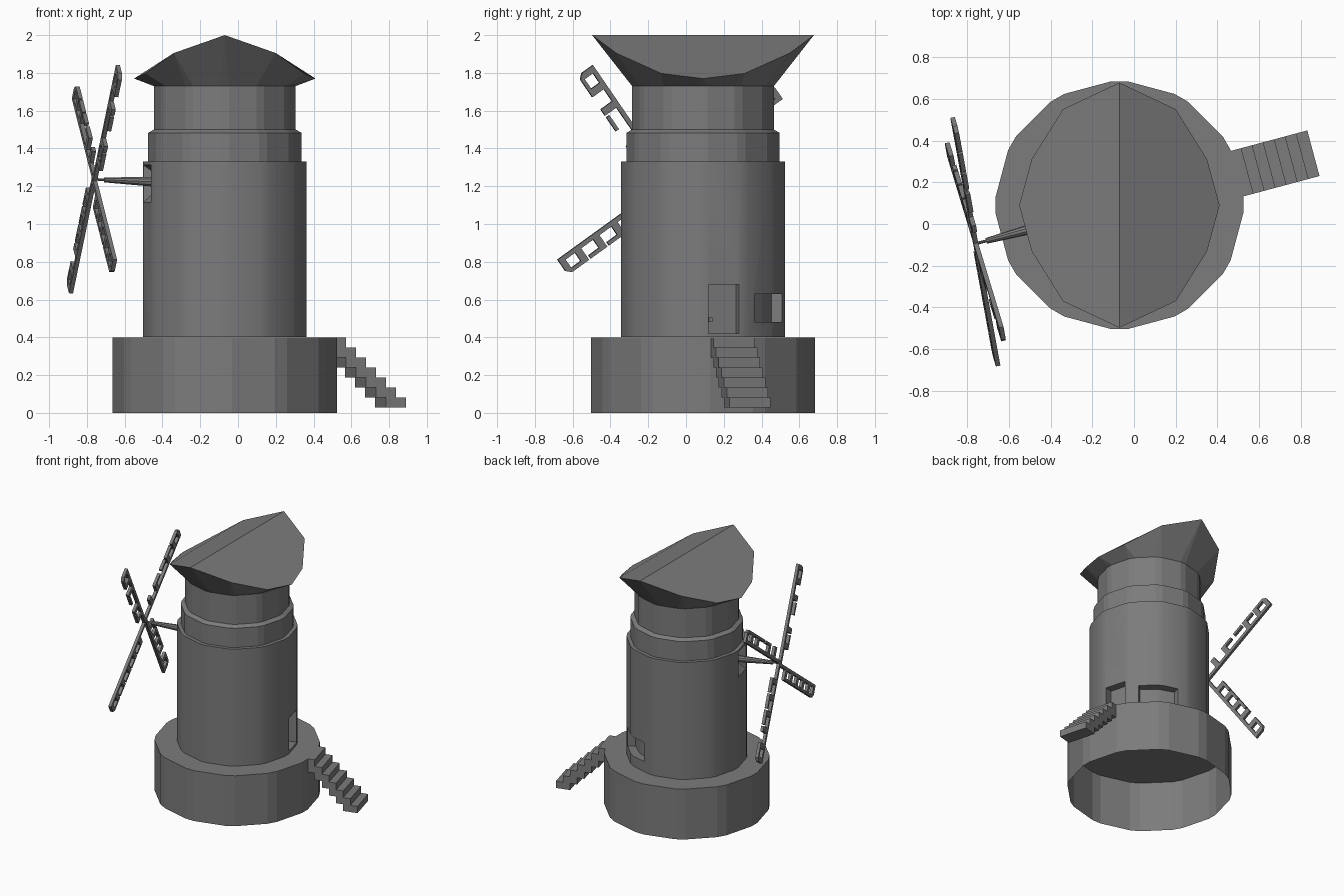
import bpy, bmesh, math
from mathutils import Vector

cube = bpy.data.objects.get("Cube")
if cube:
    bpy.data.objects.remove(cube, do_unlink=True)

CX, CY = -0.07, 0.09
GREY = (0.2, 0.2, 0.2, 1)
mat = bpy.data.materials.new("stone_grey")
mat.use_nodes = True
mat.diffuse_color = GREY
mat.node_tree.nodes["Principled BSDF"].inputs["Base Color"].default_value = GREY


def polar(deg, r, z):
    a = math.radians(deg)
    return Vector((CX + r * math.cos(a), CY + r * math.sin(a), z))


def local(az, out, side, z):
    """Point at a distance out from the tower axis and sideways, for a wall direction."""
    a = math.radians(az)
    return Vector((CX + out * math.cos(a) - side * math.sin(a),
                   CY + out * math.sin(a) + side * math.cos(a), z))


def ring(r, z):
    """Twelve-sided ring with bevelled corners."""
    return [polar(30 * k + s, r, z) for k in range(12) for s in (-3.6, 3.6)]


def loft(bm, loops, start=True, end=True):
    rows = [[bm.verts.new(p) for p in loop] for loop in loops]
    n = len(rows[0])
    for a, b in zip(rows, rows[1:]):
        for i in range(n):
            j = (i + 1) % n
            bm.faces.new((a[i], a[j], b[j], b[i]))
    if start:
        bm.faces.new(rows[0][::-1])
    if end:
        bm.faces.new(rows[-1])
    return rows


def finish(name, bm):
    bmesh.ops.remove_doubles(bm, verts=bm.verts, dist=1e-5)
    bmesh.ops.recalc_face_normals(bm, faces=bm.faces)
    mesh = bpy.data.meshes.new(name)
    bm.to_mesh(mesh)
    bm.free()
    mesh.materials.append(mat)
    obj = bpy.data.objects.new(name, mesh)
    bpy.context.collection.objects.link(obj)
    return obj


def solid(name, loops, **caps):
    bm = bmesh.new()
    loft(bm, loops, **caps)
    return finish(name, bm)


def rect(az, out, half, z0, z1):
    return [local(az, out, s, z) for s, z in
            ((-half, z0), (half, z0), (half, z1), (-half, z1))]


# Base drum, open underneath
solid("base", [ring(0.595, 0), ring(0.595, 0.4)], start=False)

# Main tower with door, window and shaft recesses
tower = solid("tower", [ring(0.434, 0.401), ring(0.434, 1.33)])
win = [(a, 0.5) for a in (39.5, 57, 63, 79)] + [(a, 0.37) for a in (79, 63, 57, 39.5)]
cutters = [
    solid("door_cutter", [rect(15, 0.365, 0.083, 0.42, 0.68), rect(15, 0.5, 0.083, 0.42, 0.68)]),
    solid("window_cutter", [[polar(a, r, z) for a, r in win] for z in (0.48, 0.63)]),
    solid("niche_cutter", [rect(195, 0.36, 0.04, 1.18, 1.26), rect(195, 0.44, 0.088, 1.1, 1.325)]),
]
for c in cutters:
    c.hide_render = True
    mod = tower.modifiers.new(c.name, 'BOOLEAN')
    mod.operation = 'DIFFERENCE'
    mod.object = c
graph = bpy.context.evaluated_depsgraph_get()
graph.update()
cut_mesh = bpy.data.meshes.new_from_object(tower.evaluated_get(graph))
tower.modifiers.clear()
tower.data = cut_mesh
for c in cutters:
    bpy.data.objects.remove(c, do_unlink=True)
bpy.ops.object.select_all(action='DESELECT')
tower.select_set(True)
bpy.context.view_layer.objects.active = tower
bpy.ops.object.shade_smooth_by_angle(angle=math.radians(25))

# Door handle
solid("door_handle", [[p + local(15, o, -0.06, 0) - local(15, 0, 0, 0) for p in
                       rect(15, 0, 0.01, 0.48, 0.505)] for o in (0.36, 0.38)])

# Stepped upper tower
solid("upper_tower", [ring(0.406, 1.33), ring(0.406, 1.483), ring(0.376, 1.5), ring(0.376, 1.73)])

# Roof: ridge along y, eaves sweeping up to the ridge ends
EAVE = [(0.48, 0, 1.77), (0.42, 0.22, 1.797), (0.27, 0.46, 1.905), (0, 0.587, 2.0)]
eave = []
for k in range(12):
    m = k % 6
    x, y, z = EAVE[min(m, 6 - m)]
    a = math.radians(30 * k)
    eave.append(Vector((CX + math.copysign(x, math.cos(a)), CY + math.copysign(y, math.sin(a)), z)))
bm = bmesh.new()
loft(bm, [ring(0.376, 1.73), [p for p in eave for _ in range(2)]], end=False)
for half in (eave[3:10], eave[9:] + eave[:4]):
    bm.faces.new([bm.verts.new(p) for p in half])
finish("roof", bm)

# Stairs of overlapping treads
RUN, RISE = 0.0546, 0.053
bm = bmesh.new()
for i in range(7):
    top, end = 0.4 - RISE * i, 0.58 + RUN * (i + 1)
    loft(bm, [rect(15, end - 2 * RUN, 0.113, top - RISE, top),
              rect(15, end, 0.113, top - RISE, top)])
finish("stairs", bm)


# Tapered sail shaft
def disc(out, r, z):
    return [local(195, out, r * math.cos(t), z + r * math.sin(t))
            for t in (math.tau * k / 10 for k in range(10))]


solid("shaft", [disc(0.355, 0.025, 1.222), disc(0.42, 0.025, 1.224), disc(0.66, 0.014, 1.234),
                disc(0.66, 0.007, 1.234), disc(0.725, 0.007, 1.237)])

# Four lattice sails, with a few rails and bars broken away
HUB = Vector((-0.76, -0.085, 1.237))
U = Vector((0.125, -0.413, 0.603)).normalized()
V = Vector((0.11, -0.598, -0.423)).normalized()
V = (V - U * V.dot(U)).normalized()
N = U.cross(V)
START, CELL, TIP, WIDTH = 0.14, 0.12, 0.74, 0.095


def bar(bm, d, s, a, b, lo, hi, thick=0.011):
    loft(bm, [[HUB + d * r + s * w + N * t for r, w in ((a, lo), (b, lo), (b, hi), (a, hi))]
              for t in (-thick, thick)])


sails = [("upper_front_sail", U, V, {1, 3}, {2}),
         ("lower_front_sail", V, -U, set(), set()),
         ("lower_back_sail", -U, -V, {3}, set()),
         ("upper_back_sail", -V, U, {0}, {2})]
for name, d, s, no_rail, no_bar in sails:
    bm = bmesh.new()
    bar(bm, d, s, 0, TIP, -0.004, 0.02)
    for i in range(6):
        r = START + CELL * i
        if i not in no_bar:
            if i == 5:
                # Tip bar with a clipped corner
                loft(bm, [[HUB + d * a + s * w + N * t for a, w in
                           ((r - 0.035, 0), (r, 0), (r, WIDTH - 0.025),
                            (r - 0.025, WIDTH), (r - 0.035, WIDTH))] for t in (-0.011, 0.011)])
            else:
                bar(bm, d, s, r - 0.018, r + 0.022, 0.01, WIDTH)
        if i < 5 and i not in no_rail:
            bar(bm, d, s, r, r + CELL - 0.03, WIDTH - 0.02, WIDTH)
    finish(name, bm)
